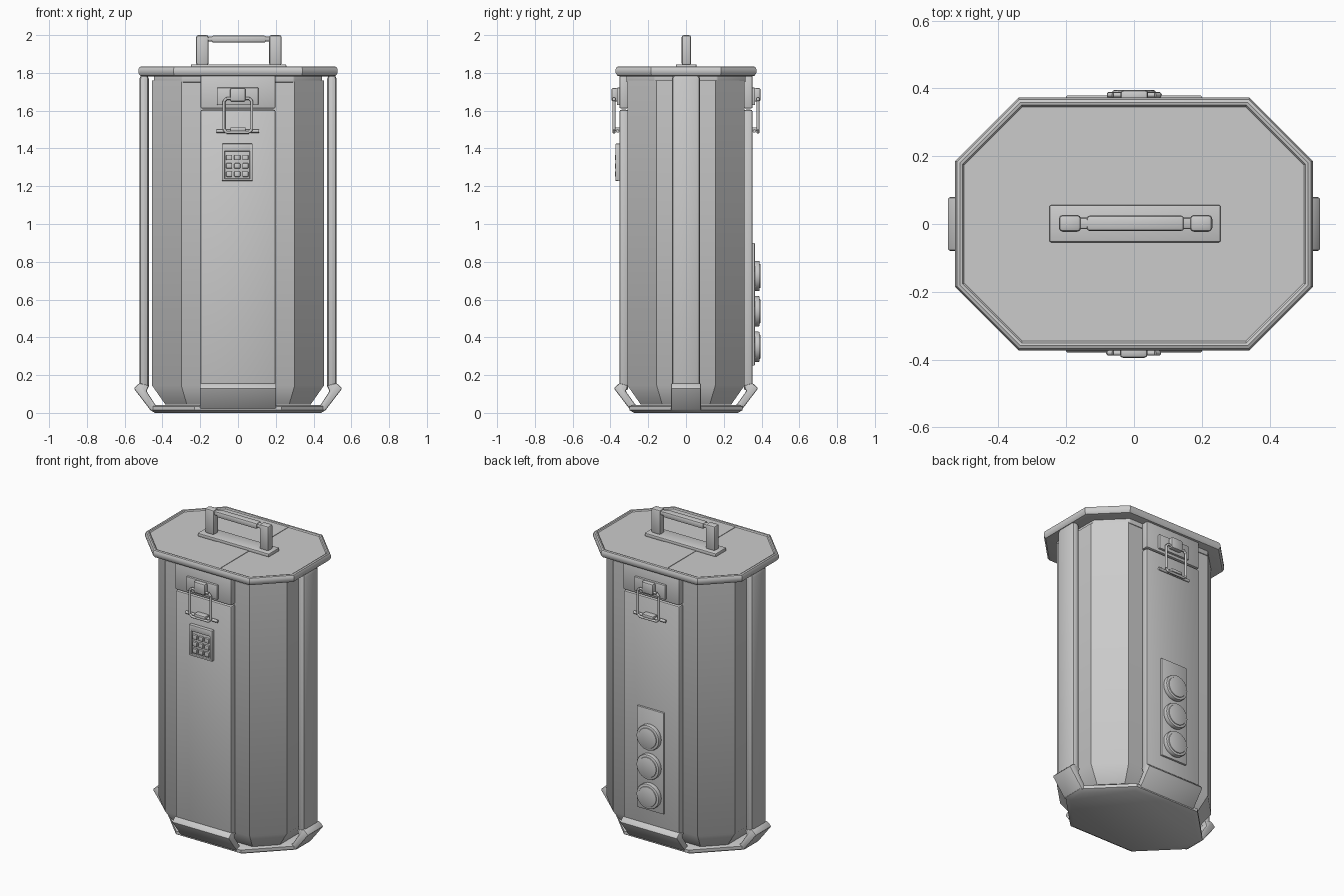
import bpy, bmesh, math
from mathutils import Matrix, Vector

cube = bpy.data.objects.get("Cube")
if cube:
    bpy.data.objects.remove(cube, do_unlink=True)

GREY = (0.6, 0.6, 0.6, 1)
metal = bpy.data.materials.new("plain_grey")
metal.use_nodes = True
metal.diffuse_color = GREY
metal.node_tree.nodes["Principled BSDF"].inputs["Base Color"].default_value = GREY


def smooth(obj):
    bpy.ops.object.select_all(action="DESELECT")
    obj.select_set(True)
    bpy.context.view_layer.objects.active = obj
    bpy.ops.object.shade_smooth_by_angle(angle=math.radians(35))


def finish(name, bm, bevel=0.0, turn=0, segments=2):
    """Bevel the sharp edges, turn about z and make the object."""
    bmesh.ops.recalc_face_normals(bm, faces=bm.faces)
    if bevel:
        sharp = [e for e in bm.edges if e.calc_face_angle(0) > 0.5]
        bmesh.ops.bevel(bm, geom=sharp, offset=bevel, segments=segments,
                        profile=0.5, affect="EDGES", clamp_overlap=True)
    bm.transform(Matrix.Rotation(math.radians(turn), 4, "Z"))
    mesh = bpy.data.meshes.new(name)
    bm.to_mesh(mesh)
    bm.free()
    mesh.materials.append(metal)
    obj = bpy.data.objects.new(name, mesh)
    bpy.context.collection.objects.link(obj)
    smooth(obj)
    return obj


def box(name, x, y, z, bevel=0.0, turn=0):
    bm = bmesh.new()
    bmesh.ops.create_cube(bm, size=1)
    for v in bm.verts:
        v.co = [r[0] + (c + 0.5) * (r[1] - r[0]) for r, c in zip((x, y, z), v.co)]
    return finish(name, bm, bevel, turn)


def rod(name, a, b, radius, turn=0, bevel=0.0, sides=12):
    a, b = Vector(a), Vector(b)
    bm = bmesh.new()
    bmesh.ops.create_cone(bm, cap_ends=True, segments=sides, radius1=radius,
                          radius2=radius, depth=(b - a).length)
    spin = (b - a).to_track_quat("Z", "Y").to_matrix().to_4x4()
    bm.transform(Matrix.Translation((a + b) / 2) @ spin)
    return finish(name, bm, bevel, turn)


def octagon_loft(name, x, y, diag, rings, bevel=0.0):
    """Stack octagons; each ring is (inset, height)."""
    bm = bmesh.new()
    loops = []
    for inset, z in rings:
        X, Y, D = x - inset, y - inset, diag - inset * math.sqrt(2)
        quarter = [(X, D - X), (D - Y, Y)]
        pts = quarter + [(-a, b) for a, b in reversed(quarter)]
        pts += [(-a, -b) for a, b in pts]
        loops.append([bm.verts.new((a, b, z)) for a, b in pts])
    for low, high in zip(loops, loops[1:]):
        for i in range(8):
            j = (i + 1) % 8
            bm.faces.new((low[i], low[j], high[j], high[i]))
    bm.faces.new(loops[0])
    bm.faces.new(loops[-1])
    return finish(name, bm, bevel)


def extrude_profile(name, profile, half_width, bevel, turn):
    """Profile of (outward, height) points, extruded sideways, facing -y."""
    bm = bmesh.new()
    face = bm.faces.new([bm.verts.new((-half_width, -r, z)) for r, z in profile])
    new = bmesh.ops.extrude_face_region(bm, geom=[face])["geom"]
    for v in new:
        if isinstance(v, bmesh.types.BMVert):
            v.co.x = half_width
    return finish(name, bm, bevel, turn)


# Inner container, collar and bottom plate
octagon_loft("container_body", 0.455, 0.31, 0.61,
             [(0.07, 0.045), (0, 0.145), (0, 1.76)])
octagon_loft("lid_collar", 0.445, 0.315, 0.61, [(0, 1.75), (0, 1.80)], 0.006)
octagon_loft("bottom_plate", 0.465, 0.30, 0.53,
             [(0.025, 0), (0, 0.015), (0, 0.035), (0.02, 0.042)])

# Lid with a raised rounded rim and a centre band
octagon_loft("lid", 0.528, 0.373, 0.714,
             [(0.03, 1.78), (0.01, 1.785), (0, 1.80), (0, 1.818), (0.006, 1.83),
              (0.014, 1.834), (0.022, 1.832), (0.027, 1.825)])
box("lid_band", (-0.11, 0.115), (-0.345, 0.345), (1.82, 1.828))

# Outer straps and flared feet on all four sides
for side, turn, reach, half, thick in (("front", 0, 0.352, 0.198, 0.045),
                                       ("left", 90, 0.522, 0.075, 0.05),
                                       ("back", 180, 0.352, 0.198, 0.045),
                                       ("right", 270, 0.522, 0.075, 0.05)):
    inner = reach - thick
    wide = half > 0.1
    top = 1.605 if wide else 1.79
    box(side + "_strap", (-half, half), (-reach, -inner), (0.12, top),
        0.01 if wide else 0.022, turn)
    if wide:
        box(side + "_upper_strap", (-half, half), (-reach, -inner),
            (1.612, 1.79), 0.006, turn)
    foot = [(reach + 0.03, 0.13), (reach, 0.158), (inner, 0.145),
            (inner + 0.012, 0.115), (reach - 0.085, 0.042),
            (reach - 0.14, 0.03), (reach - 0.14, 0.004), (reach - 0.06, 0.012)]
    extrude_profile(side + "_foot", foot, half + 0.004, 0.007, turn)

# Carrying handle
box("handle_base", (-0.25, 0.256), (-0.054, 0.056), (1.822, 1.845), 0.006)
for name, x0 in (("right", -0.222), ("left", 0.165)):
    box(name + "_handle_post", (x0, x0 + 0.066), (-0.023, 0.027), (1.84, 2.0), 0.012)
box("handle_core", (-0.17, 0.18), (-0.015, 0.019), (1.967, 1.993), 0.008)
box("handle_grip", (-0.14, 0.148), (-0.021, 0.025), (1.96, 1.998), 0.01)

# Wire latches on the front and back
for side, turn in (("front", 0), ("back", 180)):
    name = side + "_latch_"
    box(name + "plate", (-0.112, 0.108), (-0.366, -0.345), (1.63, 1.722), 0.004, turn)
    box(name + "lever", (-0.042, 0.04), (-0.395, -0.36), (1.648, 1.72), 0.01, turn)
    corners = [(-0.075, 1.65), (-0.075, 1.5), (-0.06, 1.485), (0.058, 1.485),
               (0.073, 1.5), (0.073, 1.65), (0.06, 1.665), (-0.06, 1.665)]
    for i, (x, z) in enumerate(corners):
        x2, z2 = corners[(i + 1) % len(corners)]
        rod(name + "wire", (x, -0.381, z), (x2, -0.381, z2), 0.0075, turn)
    rod(name + "crossbar", (-0.115, -0.362, 1.492), (0.11, -0.362, 1.492), 0.009, turn)
    box(name + "hook", (-0.04, 0.04), (-0.39, -0.345), (1.492, 1.512), 0.005, turn)

# Keypad: backing, frame bars and a grid of keys
box("keypad_back", (-0.086, 0.078), (-0.362, -0.345), (1.228, 1.425), 0.003)
for x in ((-0.086, -0.07), (0.062, 0.078)):
    box("keypad_side_bar", x, (-0.374, -0.35), (1.228, 1.425), 0.004)
for z in ((1.228, 1.24), (1.385, 1.425)):
    box("keypad_end_bar", (-0.08, 0.072), (-0.374, -0.35), z, 0.004)
for row in range(3):
    for column in range(3):
        x, z = -0.047 + column * 0.043, 1.264 + row * 0.044
        box("keypad_key", (x - 0.016, x + 0.016), (-0.376, -0.355),
            (z - 0.014, z + 0.014), 0.004)

# Back panel with three round lamps
box("lamp_panel", (-0.095, 0.095), (0.345, 0.364), (0.25, 0.9), 0.004)
for z in (0.725, 0.538, 0.35):
    rod("lamp_ring", (0, 0.355, z), (0, 0.39, z), 0.08, bevel=0.006, sides=32)
    rod("lamp_lens", (0, 0.36, z), (0, 0.395, z), 0.064, bevel=0.005, sides=32)
